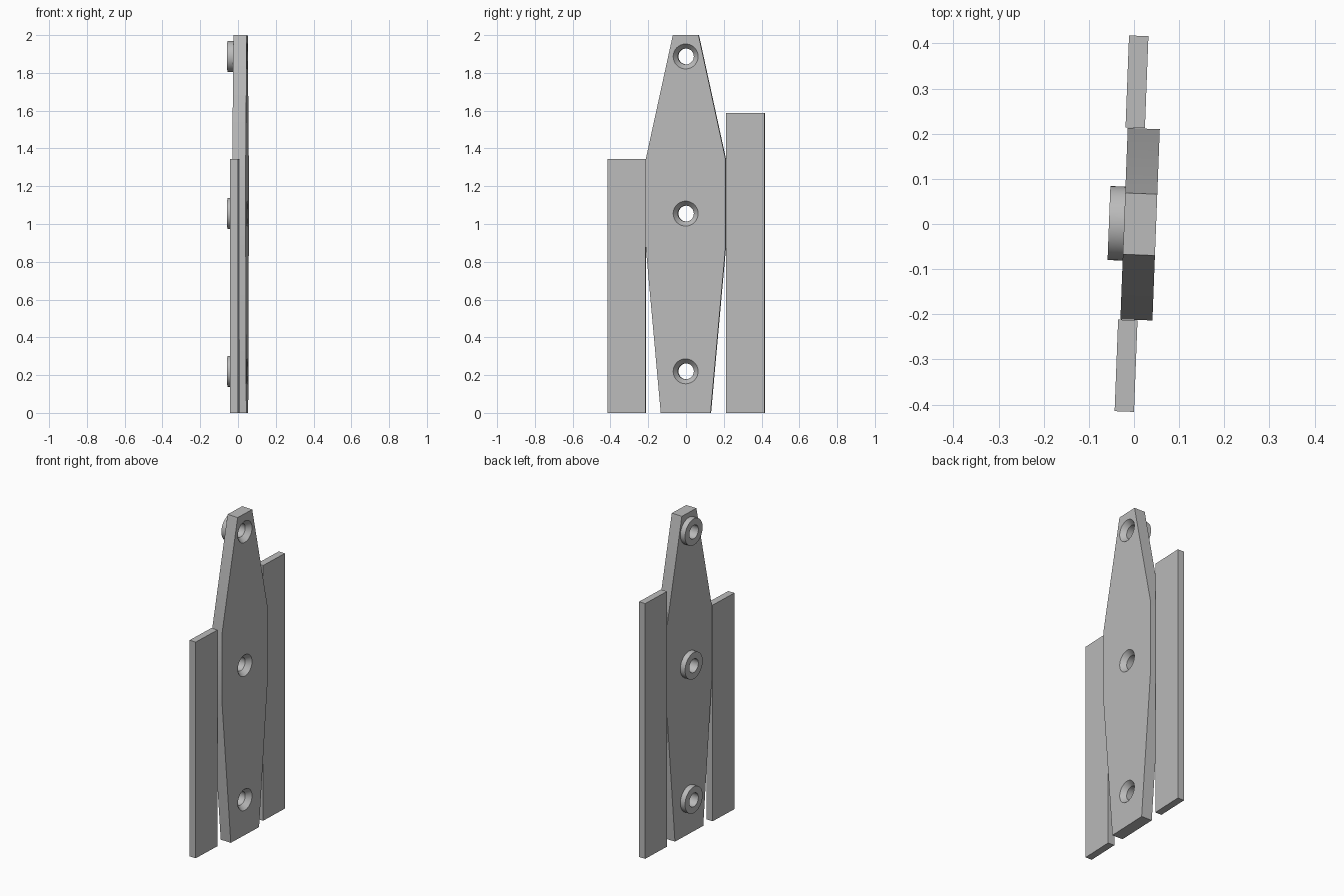
import bpy, bmesh, math
from mathutils import Matrix

if "Cube" in bpy.data.objects:
    bpy.data.objects.remove(bpy.data.objects["Cube"])

YAW = Matrix.Rotation(math.radians(-2.2), 4, 'Z')   # whole assembly is slightly turned
AXIS_X = Matrix.Rotation(math.radians(90), 4, 'Y')  # cylinders lie along x
HOLES = (0.22, 1.055, 1.887)

grey = bpy.data.materials.new("light_grey")
grey.diffuse_color = (0.5, 0.5, 0.5, 1)
grey.use_nodes = True
grey.node_tree.nodes["Principled BSDF"].inputs["Base Color"].default_value = grey.diffuse_color


def finish(bm, name):
    bmesh.ops.recalc_face_normals(bm, faces=bm.faces)
    mesh = bpy.data.meshes.new(name)
    bm.to_mesh(mesh)
    bm.free()
    mesh.materials.append(grey)
    ob = bpy.data.objects.new(name, mesh)
    bpy.context.collection.objects.link(ob)
    ob.matrix_world = YAW
    return ob


def slab(name, outline, x0, x1):
    """Extrude a (y, z) outline from x0 to x1."""
    bm = bmesh.new()
    face = bm.faces.new([bm.verts.new((x0, y, z)) for y, z in outline])
    ext = bmesh.ops.extrude_face_region(bm, geom=[face])
    verts = [v for v in ext["geom"] if isinstance(v, bmesh.types.BMVert)]
    bmesh.ops.translate(bm, vec=(x1 - x0, 0, 0), verts=verts)
    return finish(bm, name)


def rods(name, profile):
    """Turn an (x, radius) profile about the axis of every hole."""
    bm = bmesh.new()
    n = 48
    for z in HOLES:
        rings = [[bm.verts.new((x, r * math.cos(2 * math.pi * i / n),
                                z + r * math.sin(2 * math.pi * i / n)))
                  for i in range(n)] for x, r in profile]
        for a, b in zip(rings, rings[1:]):
            for i in range(n):
                j = (i + 1) % n
                bm.faces.new((a[i], a[j], b[j], b[i]))
        bm.faces.new(rings[0])
        bm.faces.new(rings[-1])
    return finish(bm, name)


def box(name, y0, y1, height):
    return slab(name, [(y0, 0), (y1, 0), (y1, height), (y0, height)], -0.027, 0.016)


# Side boards
box("short_side_board", -0.416, -0.213, 1.345)
box("tall_side_board", 0.213, 0.417, 1.588)

# Tapered centre board
half = [(0.132, 0), (0.212, 0.885), (0.212, 1.34), (0.068, 2.0)]
outline = half + [(-y, z) for y, z in reversed(half)]
board = slab("centre_board", outline, -0.022, 0.049)

# Round bosses on one face, countersunk holes from the other
bosses = rods("boss_helper", [(-0.0555, 0.082), (-0.005, 0.082)])
drill = rods("hole_helper", [(-0.1, 0.042), (0.019, 0.042), (0.049, 0.066), (0.08, 0.066)])
for helper, op in ((bosses, 'UNION'), (drill, 'DIFFERENCE')):
    mod = board.modifiers.new(op.title(), 'BOOLEAN')
    mod.operation = op
    mod.solver = 'EXACT'
    mod.object = helper
bpy.context.view_layer.objects.active = board
board.select_set(True)
for mod in list(board.modifiers):
    bpy.ops.object.modifier_apply(modifier=mod.name)
for helper in (bosses, drill):
    bpy.data.objects.remove(helper)
bpy.ops.object.shade_smooth_by_angle(angle=math.radians(20))
